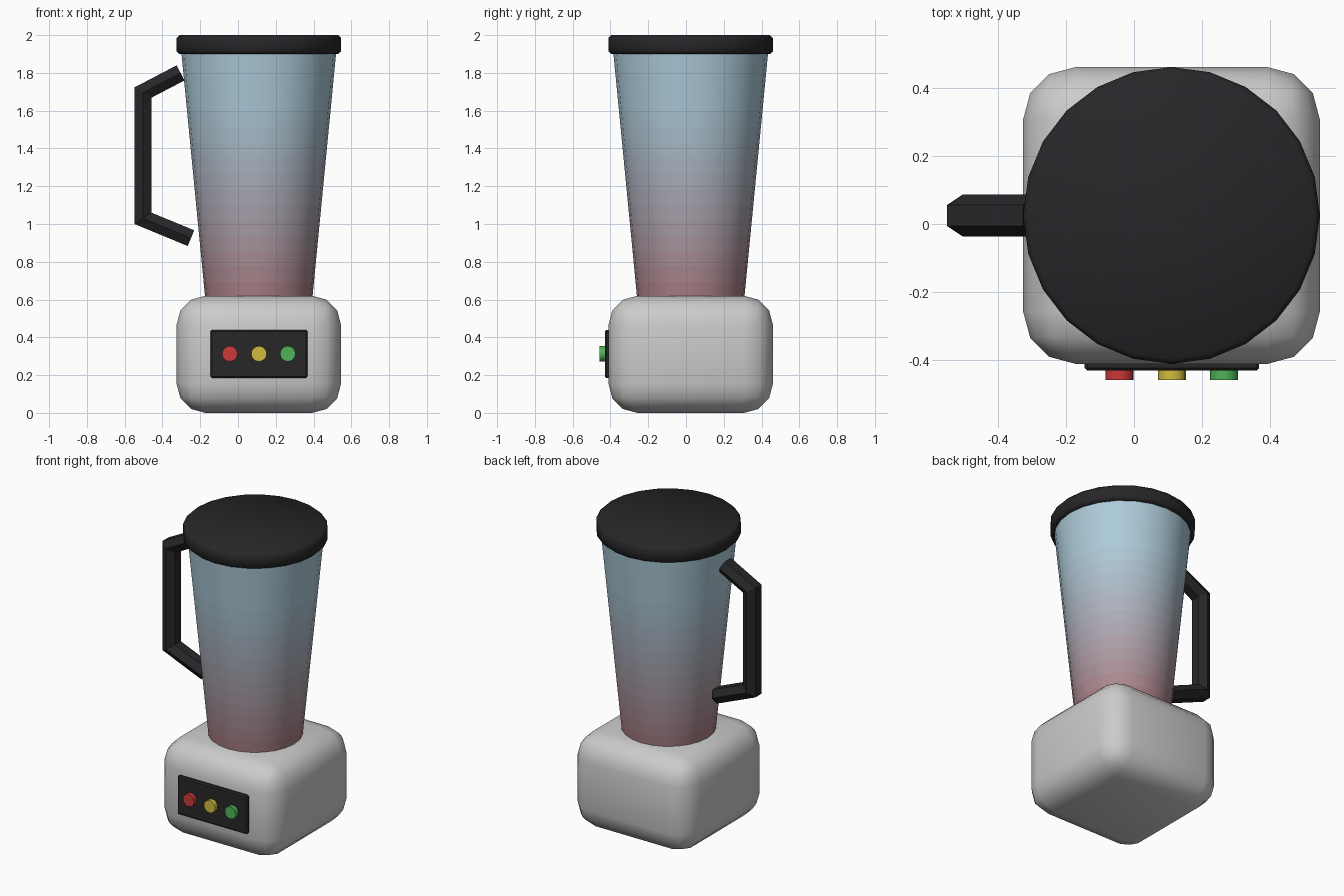
import bpy, bmesh, math
from mathutils import Vector

if "Cube" in bpy.data.objects:
    bpy.data.objects.remove(bpy.data.objects["Cube"])

CX, CY = 0.11, 0.025


def paint(obj, name, rgb):
    m = bpy.data.materials.new(name)
    m.diffuse_color = (*rgb, 1)
    m.use_nodes = True
    m.node_tree.nodes["Principled BSDF"].inputs["Base Color"].default_value = m.diffuse_color
    obj.data.materials.append(m)


def smooth(obj, angle=40):
    bpy.ops.object.select_all(action='DESELECT')
    obj.select_set(True)
    bpy.context.view_layer.objects.active = obj
    bpy.ops.object.shade_smooth_by_angle(angle=math.radians(angle))


def from_bmesh(name, bm):
    bmesh.ops.recalc_face_normals(bm, faces=bm.faces)
    me = bpy.data.meshes.new(name)
    bm.to_mesh(me)
    bm.free()
    obj = bpy.data.objects.new(name, me)
    bpy.context.collection.objects.link(obj)
    return obj


def box(name, lo, hi, bevel, segments):
    lo, hi = Vector(lo), Vector(hi)
    bm = bmesh.new()
    bmesh.ops.create_cube(bm, size=1)
    for v in bm.verts:
        v.co = (lo + hi) / 2 + v.co * (hi - lo)
    bmesh.ops.bevel(bm, geom=bm.edges[:], offset=bevel, segments=segments,
                    profile=0.5, affect='EDGES')
    return from_bmesh(name, bm)


def loft(name, rings):
    """Skin closed rings of points and cap both ends."""
    bm = bmesh.new()
    loops = [[bm.verts.new(p) for p in ring] for ring in rings]
    n = len(loops[0])
    for k, (a, b) in enumerate(zip(loops, loops[1:])):
        for i in range(n):
            j = (i + 1) % n
            bm.faces.new((a[i], a[j], b[j], b[i])).material_index = k
    bm.faces.new(loops[0])
    bm.faces.new(loops[-1]).material_index = len(loops) - 2
    return from_bmesh(name, bm)


def circle(r, z, n=24):
    return [(CX + r * math.cos(math.tau * i / n), CY + r * math.sin(math.tau * i / n), z)
            for i in range(n)]


# Motor base
base = box("motor_base", (-0.325, -0.41, 0), (0.545, 0.46, 0.62), 0.153, 3)
smooth(base, 60)

# Tapered jar, coloured from red at the bottom to blue at the top
bands = 16
z0, z1, r0, r1 = 0.61, 1.92, 0.284, 0.411
jar = loft("jar", [circle(r0 + (r1 - r0) * k / bands, z0 + (z1 - z0) * k / bands)
                   for k in range(bands + 1)])
red, blue = (0.40, 0.20, 0.22), (0.42, 0.60, 0.70)
for k in range(bands):
    t = min(1, (k + 0.5) / (bands * 0.78))
    paint(jar, f"jar_tint_{k}", [a + (b - a) * t for a, b in zip(red, blue)])
smooth(jar)

# Lid
lid = loft("lid", [circle(0.42, 1.9), circle(0.435, 1.915),
                   circle(0.435, 1.985), circle(0.42, 2.0)])
lid.data.materials.clear()
for p in lid.data.polygons:
    p.material_index = 0
paint(lid, "black_lid", (0.02, 0.02, 0.022))
smooth(lid, 50)

# Handle: hexagonal section swept along a mitred path
path = [Vector(p) for p in ((-0.304, 0, 1.80), (-0.503, 0, 1.696),
                            (-0.503, 0, 1.03), (-0.249, 0, 0.925))]
section = [(0.045, 0.031), (0, 0.061), (-0.045, 0.031),
           (-0.045, -0.031), (0, -0.061), (0.045, -0.031)]
rings = []
for i, p in enumerate(path):
    d_in = (p - path[i - 1]).normalized() if i > 0 else None
    d_out = (path[i + 1] - p).normalized() if i < len(path) - 1 else None
    d_in, d_out = d_in or d_out, d_out or d_in
    tangent = (d_in + d_out).normalized()
    side = Vector((-tangent.z, 0, tangent.x)) / tangent.dot(d_in)
    rings.append([p + side * u + Vector((0, CY + v, 0)) for u, v in section])
handle = loft("handle", rings)
for p in handle.data.polygons:
    p.material_index = 0
paint(handle, "black_handle", (0.02, 0.02, 0.022))
smooth(handle, 30)

# Control panel
panel = box("control_panel", (-0.145, -0.43, 0.185), (0.367, -0.39, 0.44), 0.008, 1)
paint(panel, "black_panel", (0.02, 0.02, 0.022))

# Buttons
for name, x, rgb in (("red", -0.043, (0.6, 0.04, 0.04)),
                     ("yellow", 0.111, (0.65, 0.5, 0.05)),
                     ("green", 0.264, (0.08, 0.45, 0.1))):
    bpy.ops.mesh.primitive_cylinder_add(vertices=16, radius=0.041, depth=0.057,
                                        location=(x, -0.4285, 0.313),
                                        rotation=(math.pi / 2, 0, 0))
    button = bpy.context.object
    button.name = f"{name}_button"
    paint(button, f"{name}_plastic", rgb)
    smooth(button)
